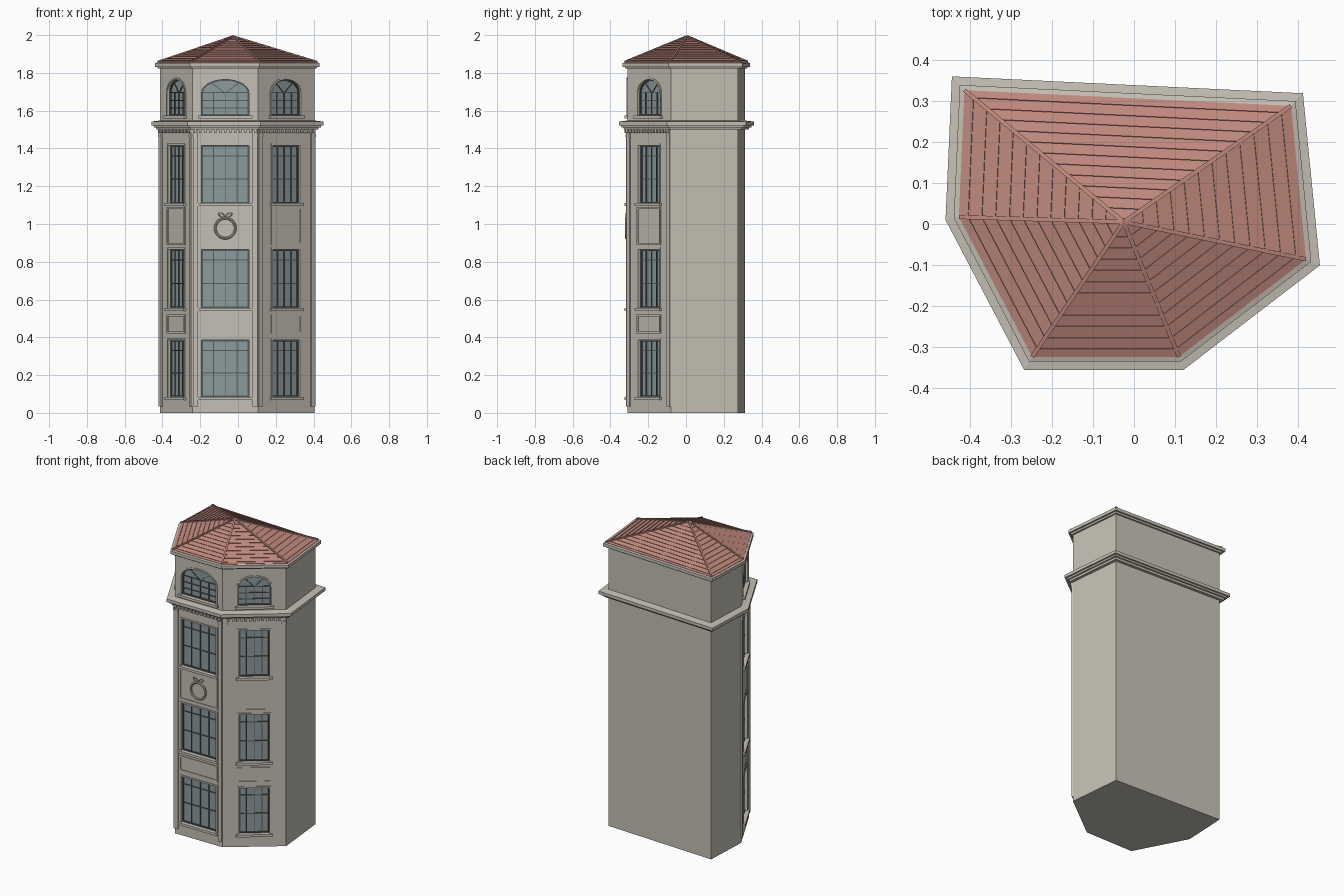
import bpy, bmesh, math
from mathutils import Vector, Matrix

if "Cube" in bpy.data.objects:
    bpy.data.objects.remove(bpy.data.objects["Cube"])


def material(name, rgb):
    m = bpy.data.materials.new(name)
    m.use_nodes = True
    m.diffuse_color = (*rgb, 1)
    m.node_tree.nodes["Principled BSDF"].inputs["Base Color"].default_value = (*rgb, 1)
    return m


STONE = material("warm grey stone", (0.56, 0.53, 0.46))
TILE = material("terracotta", (0.52, 0.25, 0.205))
GLASS = material("blue grey glass", (0.27, 0.325, 0.33))
SASH = material("dark sash", (0.09, 0.105, 0.11))

# Irregular six-sided plan, counter-clockwise from the front left corner
PLAN = [Vector(p) for p in ((-.24, -.31), (.105, -.31), (.405, -.08),
                            (.37, .275), (-.40, .312), (-.413, .02))]
COUNT = len(PLAN)


def offset(d):
    """Plan outline moved outward by d with mitred corners."""
    out = []
    for i, p in enumerate(PLAN):
        e0 = (p - PLAN[i - 1]).normalized()
        e1 = (PLAN[(i + 1) % COUNT] - p).normalized()
        n0, n1 = Vector((e0.y, -e0.x)), Vector((e1.y, -e1.x))
        out.append(p + (n0 + n1) * d / (1 + n0.dot(n1)))
    return out


def finish(bm, name, mat):
    bmesh.ops.recalc_face_normals(bm, faces=bm.faces)
    mesh = bpy.data.meshes.new(name)
    bm.to_mesh(mesh)
    bm.free()
    mesh.materials.append(mat)
    ob = bpy.data.objects.new(name, mesh)
    bpy.context.collection.objects.link(ob)
    return ob


def stack(name, profile, mat):
    """Closed solid lofted through (height, outset) steps of the plan."""
    bm = bmesh.new()
    rings = [[bm.verts.new((*p, z)) for p in offset(d)] for z, d in profile]
    for a, b in zip(rings, rings[1:]):
        for i in range(COUNT):
            j = (i + 1) % COUNT
            bm.faces.new((a[i], a[j], b[j], b[i]))
    bm.faces.new(rings[0])
    bm.faces.new(rings[-1])
    return finish(bm, name, mat)


def prism(bm, pts, y0, y1, m):
    """Outline in a wall's own plane, extruded through its depth."""
    a, b = [[bm.verts.new(m @ Vector((x, y, z))) for x, z in pts] for y in (y0, y1)]
    bm.faces.new(a)
    bm.faces.new(b)
    for i in range(len(a)):
        j = (i + 1) % len(a)
        bm.faces.new((a[i], a[j], b[j], b[i]))


def rect(x0, x1, z0, z1):
    return [(x0, z0), (x1, z0), (x1, z1), (x0, z1)]


def border(bm, outer, inner, y0, y1, m):
    """Raised frame between two matching outlines."""
    loops = [[bm.verts.new(m @ Vector((x, y, z))) for x, z in pts]
             for pts, y in ((outer, y1), (outer, y0), (inner, y0), (inner, y1))]
    for k in range(4):
        a, b = loops[k], loops[(k + 1) % 4]
        for i in range(len(a)):
            j = (i + 1) % len(a)
            bm.faces.new((a[i], a[j], b[j], b[i]))


def arch(w, z0, z1, rise, d=0):
    """Opening outline shrunk by d; a rise gives it a rounded head."""
    hw = w / 2 - d
    if not rise:
        return rect(-hw, hw, z0 + d, z1 - d)
    spring = z1 - rise
    head = [(hw * math.cos(t), spring + (rise - d) * math.sin(t))
            for t in [math.pi * k / 14 for k in range(15)]]
    return [(-hw, z0 + d), (hw, z0 + d)] + head


def bar(bm, p, q, up, w, h):
    """Rectangular batten lying on a slope from p to q."""
    side = (q - p).cross(up).normalized() * w / 2
    ends = [[bm.verts.new(e + s * side + u * up) for s, u in
             ((-1, -.004), (1, -.004), (1, h), (-1, h))] for e in (p, q)]
    a, b = ends
    bm.faces.new(a)
    bm.faces.new(b)
    for i in range(4):
        j = (i + 1) % 4
        bm.faces.new((a[i], a[j], b[j], b[i]))


# Tower body and the two stepped cornices
body = stack("tower_walls", [(0, 0), (1.84, 0)], STONE)
stack("main_cornice", [(1.5, 0), (1.5, .018), (1.512, .022), (1.512, .032), (1.522, .034),
                       (1.522, .045), (1.542, .045), (1.548, .001)], STONE)
stack("eaves_cornice", [(1.822, 0), (1.822, .01), (1.832, .014), (1.832, .025),
                        (1.852, .025), (1.856, .012)], STONE)

# Window openings, trims, sashes and wall ornament on the three front walls
parts = {n: bmesh.new() for n in ("cutter", "glass", "sash", "trim", "sills",
                                  "panels", "pilasters", "dentils")}
STOREYS = [(.085, .385, 0), (.555, .865, 0), (1.11, 1.415, 0), (1.575, 1.765, .07)]
for wall, width in ((5, .18), (0, .25), (1, .18)):
    a, b = PLAN[wall], PLAN[(wall + 1) % COUNT]
    u = (b - a).normalized()
    c = (a + b) / 2
    half = (b - a).length / 2
    m = Matrix(((u.x, -u.y, 0, c.x), (u.y, u.x, 0, c.y), (0, 0, 1, 0), (0, 0, 0, 1)))
    for z0, z1, rise in STOREYS:
        w = width + (.015 if rise and wall else 0)
        hw = w / 2
        hole = arch(w, z0, z1, rise)
        prism(parts["cutter"], hole, -.02, .035, m)
        prism(parts["glass"], hole, .018, .04, m)
        border(parts["sash"], hole, arch(w, z0, z1, rise, .007), .011, .02, m)
        border(parts["trim"], arch(w, z0, z1, rise, -.01), hole, -.004, .004, m)
        prism(parts["sills"], rect(-hw - .018, hw + .018, z0 - .016, z0), -.015, .016, m)
        top = z1 - rise if rise else z1
        for k in (-1, 0, 1):
            x = k * w / 4
            prism(parts["sash"], rect(x - .0025, x + .0025, z0, top), .013, .02, m)
        for f in ((.33, .66, 1) if rise else (.42, .82)):
            z = z0 + (top - z0) * f
            prism(parts["sash"], rect(-hw, hw, z - .0025, z + .0025), .0135, .02, m)
        if rise:
            # Slanting bars of the fan light
            for s in (-1, 1):
                x = s * hw * .62
                prism(parts["sash"], [(0, top), (s * .006, top), (x, top + rise * .76),
                                      (x - s * .006, top + rise * .78)], .014, .02, m)
    for z0, z1 in ((.42, .52), (.89, 1.09)):
        pw = width / 2 + .012
        border(parts["panels"], rect(-pw, pw, z0, z1),
               rect(-pw + .01, pw - .01, z0 + .01, z1 - .01), -.005, .003, m)
    for s in (-1, 1):
        x = s * (half - .014)
        prism(parts["pilasters"], rect(x - .013, x + .013, .035, 1.5), -.008, .004, m)
        prism(parts["pilasters"], rect(x - .014, x + .014, 1.46, 1.475), -.011, .004, m)
    n = round(2 * half / .026)
    for k in range(n):
        x = -half + (k + .5) * 2 * half / n
        prism(parts["dentils"], rect(x - .007, x + .007, 1.482, 1.502), -.016, .004, m)

cutter = finish(parts.pop("cutter"), "window_cutter", STONE)
cutter.hide_render = True
mod = body.modifiers.new("openings", "BOOLEAN")
mod.object = cutter
mod.operation = "DIFFERENCE"
mod.solver = "EXACT"
bpy.context.view_layer.update()
cut = bpy.data.meshes.new_from_object(body.evaluated_get(bpy.context.evaluated_depsgraph_get()))
body.modifiers.clear()
body.data = cut
bpy.data.objects.remove(cutter)
NAMES = {"glass": "window_glass", "sash": "window_sashes", "trim": "window_trims",
         "sills": "window_sills", "panels": "wall_panels"}
for key, bm in parts.items():
    finish(bm, NAMES.get(key, key), {"glass": GLASS, "sash": SASH}.get(key, STONE))

# Wreath with a ribbon bow on the front wall
def loop(name, x, z, radius, thick, squash=1, tilt=0):
    bpy.ops.mesh.primitive_torus_add(major_radius=radius, minor_radius=thick,
                                     major_segments=28, minor_segments=8,
                                     location=(x, -.315, z),
                                     rotation=(math.pi / 2, tilt, 0))
    ob = bpy.context.object
    ob.name = name
    ob.scale = (1, squash, 1)
    ob.data.materials.append(STONE)
    bpy.ops.object.shade_smooth_by_angle()


MID = (PLAN[0].x + PLAN[1].x) / 2
loop("wreath", MID, .978, .053, .007)
for side, s in (("left", 1), ("right", -1)):
    loop("bow_" + side, MID + s * .02, 1.048, .016, .004, .55, -s * .5)

# Hipped roof with courses of battens and ridge bars
apex = Vector((-.025, .005, 1.993))
eaves = [Vector((*p, 1.858)) for p in offset(.013)]
roof, courses, ridges = bmesh.new(), bmesh.new(), bmesh.new()
tip = roof.verts.new(apex)
rim = [roof.verts.new(p) for p in eaves]
foot = [roof.verts.new(p - Vector((0, 0, .008))) for p in eaves]
roof.faces.new(foot)
ROWS = 12
for i in range(COUNT):
    j = (i + 1) % COUNT
    p, q = eaves[i], eaves[j]
    roof.faces.new((rim[i], rim[j], tip))
    roof.faces.new((foot[i], foot[j], rim[j], rim[i]))
    up = (q - p).cross(apex - p).normalized()
    for k in range(ROWS):
        t = (k + .6) / ROWS
        bar(courses, p.lerp(apex, t), q.lerp(apex, t), up, .007, .003)
    bar(ridges, p, apex, Vector((0, 0, 1)), .01, .006)
finish(roof, "roof", TILE)
finish(courses, "roof_courses", TILE)
finish(ridges, "roof_ridges", TILE)
